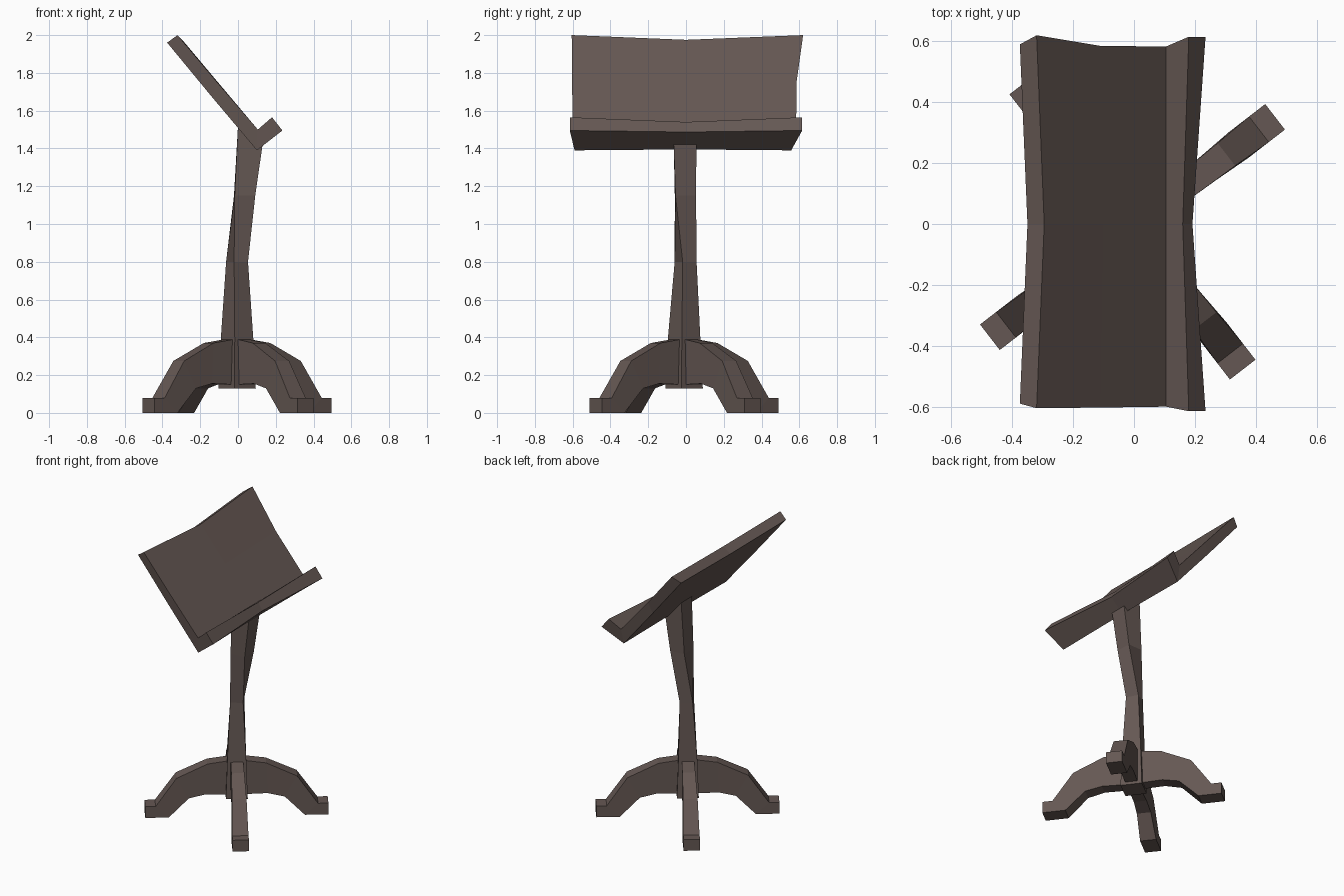
import bpy, bmesh
from math import cos, sin, radians

if "Cube" in bpy.data.objects:
    bpy.data.objects.remove(bpy.data.objects["Cube"])

wood = bpy.data.materials.new("dark_wood")
wood.diffuse_color = (0.13, 0.097, 0.087, 1)
wood.use_nodes = True
wood.node_tree.nodes["Principled BSDF"].inputs["Base Color"].default_value = wood.diffuse_color


def loft(name, rings, caps):
    """Join matching rings of points; caps lists the end faces by ring index."""
    bm = bmesh.new()
    vs = [[bm.verts.new(p) for p in ring] for ring in rings]
    n = len(rings[0])
    for a, b in zip(vs, vs[1:]):
        for i in range(n):
            j = (i + 1) % n
            bm.faces.new((a[i], a[j], b[j], b[i]))
    for end in (vs[0], vs[-1]):
        for cap in caps:
            bm.faces.new([end[i] for i in cap])
    bmesh.ops.recalc_face_normals(bm, faces=bm.faces)
    me = bpy.data.meshes.new(name)
    bm.to_mesh(me)
    bm.free()
    me.materials.append(wood)
    ob = bpy.data.objects.new(name, me)
    bpy.context.collection.objects.link(ob)
    return ob


# Slanted reading desk with ledge: wide ends, slightly pinched middle
end_xz = [(-.375, 1.96), (-.32, 2.0), (-.11, 1.75), (.105, 1.50),
          (.18, 1.565), (.235, 1.495), (.10, 1.39), (-.14, 1.675)]
mid_xz = [(-.35, 1.935), (-.295, 1.975), (-.10, 1.743), (.105, 1.50),
          (.16, 1.54), (.192, 1.487), (.10, 1.395), (-.13, 1.667)]
front_y = [-.59, -.605, -.603, -.60, -.615, -.615, -.59, -.59]
back_y = [.59, .62, .585, .583, .615, .615, .557, .575]
loft("reading_desk",
     [[(x, y, z) for (x, z), y in zip(end_xz, front_y)],
      [(x, 0, z) for x, z in mid_xz],
      [(x, y, z) for (x, z), y in zip(end_xz, back_y)]],
     [(0, 1, 2, 7), (7, 2, 3, 6), (3, 4, 5, 6)])

# Four-sided post, twisting as it rises: z, centre x, centre y, radius, first corner angle
levels = [(.13, -.005, -.01, .10, -8), (.39, -.005, -.01, .087, -8),
          (.80, -.005, -.002, .06, -15), (1.15, .035, -.003, .077, -43)]
rings = [[(cx + r * cos(radians(a + 90 * k)), cy + r * sin(radians(a + 90 * k)), z)
          for k in range(4)] for z, cx, cy, r, a in levels]
# Top follows the slope of the desk
rings.append([(.13, -.065, 1.42), (.13, .055, 1.42), (0, .055, 1.52), (0, -.065, 1.52)])
loft("post", rings, [(0, 1, 2, 3)])

# Four arched legs with block feet: radius, z, half width
leg = [(.05, .39, .04), (.19, .37, .042), (.39, .275, .047), (.525, .08, .053),
       (.592, .08, .053), (.592, 0, .053), (.44, 0, .053), (.31, .13, .046),
       (.20, .155, .042), (.05, .15, .04)]
for k in range(4):
    a = radians(37.7 + 90 * k)
    c, s = cos(a), sin(a)
    sides = [[(-.005 + c * r - s * w * m, -.01 + s * r + c * w * m, z)
              for r, z, w in leg] for m in (-1, 1)]
    loft(f"leg_{k + 1}", sides,
         [(0, 1, 8, 9), (1, 2, 7, 8), (2, 3, 6, 7), (3, 4, 5, 6)])
